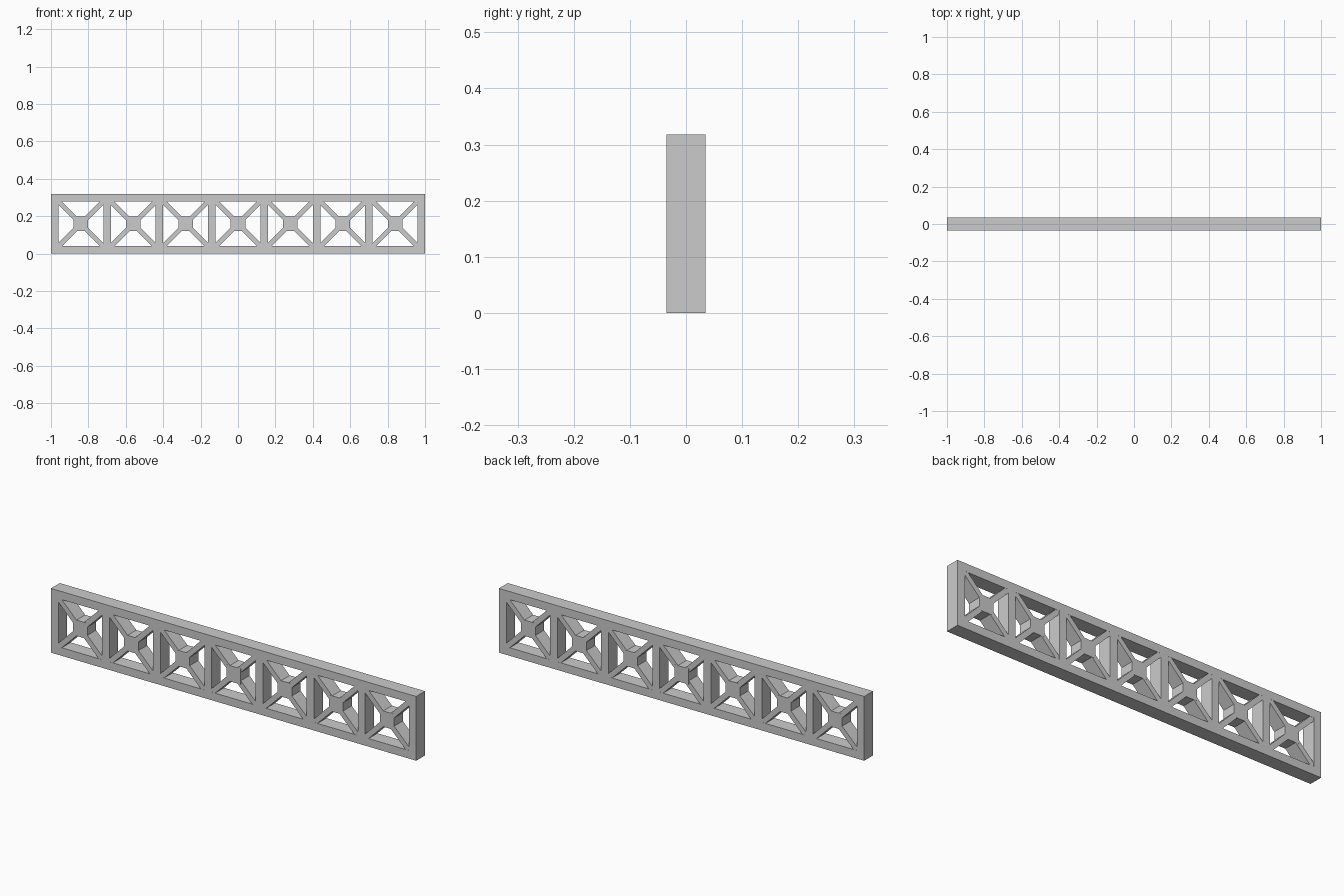
import bpy
from math import pi, sqrt

if "Cube" in bpy.data.objects:
    bpy.data.objects.remove(bpy.data.objects["Cube"])

H, D, BAR = 0.318, 0.069, 0.04      # overall height, depth, frame bar width
PITCH, MID = 0.28, H / 2


def box(name, x, z, sx, sy, sz, angle=0.0):
    bpy.ops.mesh.primitive_cube_add(size=1, location=(x, 0, z), rotation=(0, angle, 0))
    ob = bpy.context.object
    ob.name = name
    ob.scale = (sx, sy, sz)
    return ob


# Outer frame: top and bottom rails
box("bottom_rail", 0, BAR / 2, 2, D, BAR)
box("top_rail", 0, H - BAR / 2, 2, D, BAR)

# Uprights between the rails
for i in range(8):
    x = -0.98 + i * PITCH
    box("upright", x, MID, BAR, D, H - 2 * BAR)

# Crossed braces with a square boss in each bay
for i in range(7):
    x = (i - 3) * PITCH
    box("centre_block", x, MID, 0.078, D - 0.0004, 0.078)
    for a in (pi / 4, -pi / 4):
        box("diagonal_brace", x, MID, 0.26 * sqrt(2), D - 0.001, 0.026, a)
